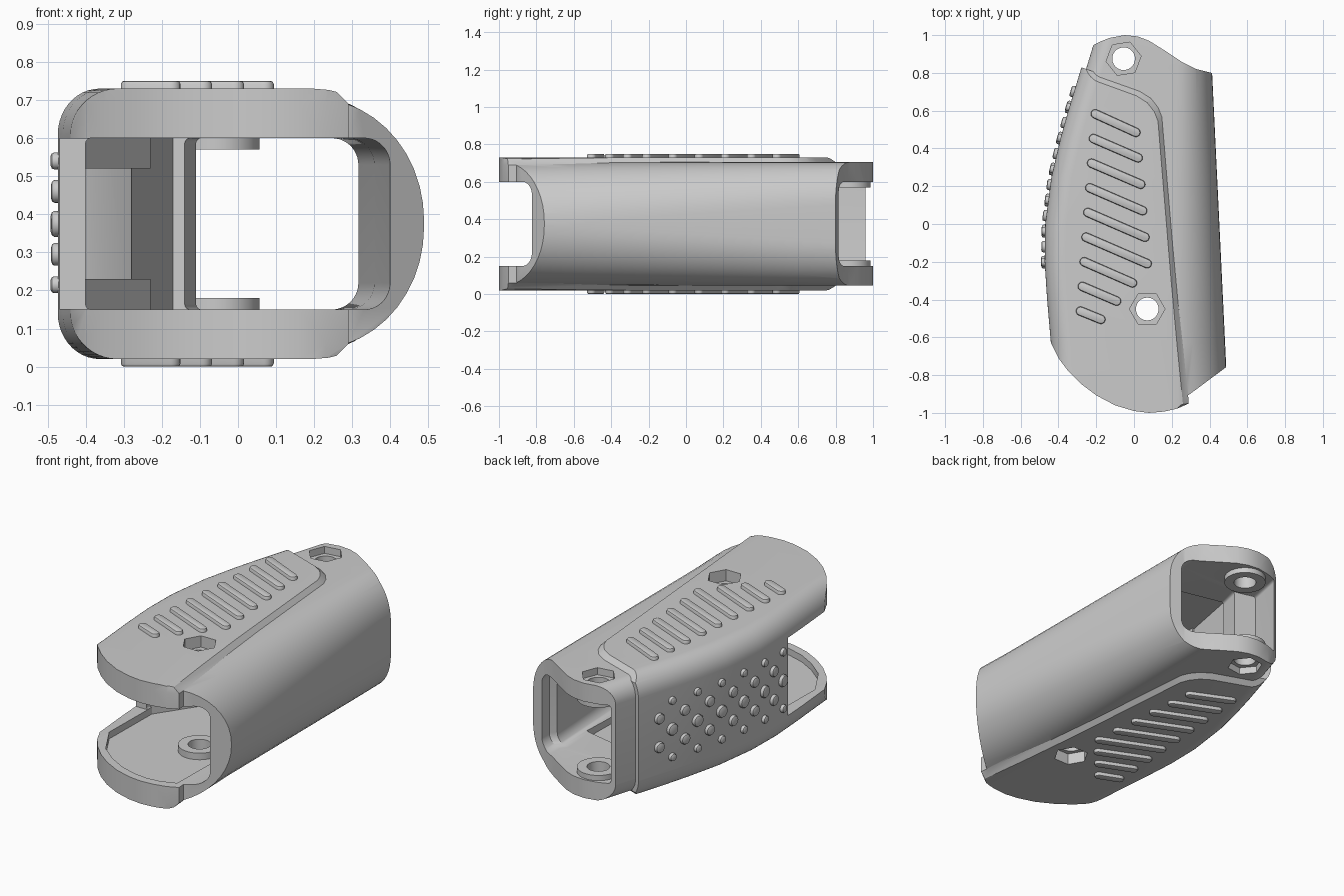
import bpy, bmesh
from math import sin, cos, pi, atan2
from mathutils import Vector

if "Cube" in bpy.data.objects:
    bpy.data.objects.remove(bpy.data.objects["Cube"])

MID = 0.375  # mirror height between upper and lower shells


def loft(name, rings):
    bm = bmesh.new()
    vs = [[bm.verts.new(p) for p in r] for r in rings]
    n = len(rings[0])
    for a, b in zip(vs, vs[1:]):
        for i in range(n):
            j = (i + 1) % n
            bm.faces.new((a[i], a[j], b[j], b[i]))
    bm.faces.new(vs[0])
    bm.faces.new(vs[-1])
    bmesh.ops.recalc_face_normals(bm, faces=bm.faces)
    me = bpy.data.meshes.new(name)
    bm.to_mesh(me)
    bm.free()
    ob = bpy.data.objects.new(name, me)
    bpy.context.collection.objects.link(ob)
    return ob


def prism(name, pts, z0, z1):
    return loft(name, [[(x, y, z) for x, y in pts] for z in (z0, z1)])


def section(y, xl, xr, z0, z1, left, right, n=12):
    # rounded cross-section in xz; left / right are (rx, rz) corner radii
    pts = []
    for cx, cz, (rx, rz), start in ((xr - right[0], z1 - right[1], right, 0),
                                    (xl + left[0], z1 - left[1], left, 1),
                                    (xl + left[0], z0 + left[1], left, 2),
                                    (xr - right[0], z0 + right[1], right, 3)):
        for i in range(n):
            a = (start + (i + 0.02) / (n - 0.96)) * pi / 2
            pts.append((cx + rx * cos(a), y, cz + rz * sin(a)))
    return pts


def circle(x, y, r, n, turn=0.0):
    return [(x + r * cos(turn + 2 * pi * i / n), y + r * sin(turn + 2 * pi * i / n))
            for i in range(n)]


def boolean(ob, other, op):
    m = ob.modifiers.new("bool", 'BOOLEAN')
    m.operation, m.object, m.solver = op, other, 'EXACT'
    bpy.context.view_layer.objects.active = ob
    bpy.ops.object.modifier_apply(modifier=m.name)
    bpy.data.objects.remove(other)


def smooth(ob, angle=0.5):
    bpy.ops.object.select_all(action='DESELECT')
    ob.select_set(True)
    bpy.context.view_layer.objects.active = ob
    bpy.ops.object.shade_smooth_by_angle(angle=angle)


# side profile of the palm edge: (y, left x)
LEFT = [(-1.2, -0.40), (-0.63, -0.44), (-0.4, -0.46), (-0.2, -0.473), (0, -0.47),
        (0.25, -0.437), (0.45, -0.39), (0.6, -0.348), (0.83, -0.278), (1.2, -0.165)]


def left_x(y):
    for (a, xa), (b, xb) in zip(LEFT, LEFT[1:]):
        if a <= y <= b:
            return xa + (xb - xa) * (y - a) / (b - a)


def right_x(y):
    return 0.452 - 0.048 * y


def right_r(y, grow=0.0):
    # right side: half-ellipse at the front, squarer towards the back
    t = min(max((y + 0.8) / 1.6, 0), 1)
    return (0.306 - 0.12 * t, 0.329 - 0.10 * t + grow)


# inner body with a rounded back edge, trimmed to its plan outline
shell = loft("grip_shell", [section(y, x + 0.027, right_x(y), 0.045, 0.705,
                                    (0.09, 0.10), right_r(y)) for y, x in LEFT])
plan = [(0.6, -0.675), (0.485, -0.76), (0.29, -0.905), (0.2, -0.92), (-0.3, -0.6),
        (-0.6, -0.2), (-0.6, 0.79), (-0.4, 0.87), (-0.22, 0.945), (-0.18, 0.965),
        (-0.13, 0.985), (-0.05, 1.0), (0.02, 0.993), (0.08, 0.97), (0.16, 0.92),
        (0.25, 0.86), (0.33, 0.82), (0.41, 0.80), (0.6, 0.795)]
boolean(shell, prism("trim", plan, -0.2, 1), 'INTERSECT')

# raised cover panel with a chamfered rear and right border
panel = loft("cover", [section(y, x, right_x(y) - 0.003, 0.02, 0.73,
                               (0.11, 0.12), right_r(y, 0.016)) for y, x in LEFT])
front = [(-0.7, -0.45), (-0.53, -0.48), (-0.44, -0.63), (-0.40, -0.71), (-0.35, -0.777),
         (-0.28, -0.847), (-0.2, -0.907), (-0.1, -0.96), (0, -0.99), (0.08, -1.0),
         (0.16, -0.993), (0.23, -0.977)]
back = [(0.29, -0.95), (0.165, 0.52), (0.16, 0.58), (0.14, 0.63), (0.1, 0.68),
        (0.04, 0.717), (-0.28, 0.83), (-0.7, 0.97)]
rings = []
for z, k in ((-0.1, 0.05), (0.02, 0.05), (0.06, 0), (0.69, 0), (0.73, 0.05), (0.85, 0.05)):
    rings.append([(x, y, z) for x, y in front] +
                 [(x - k * (x + 0.5), y - k * 0.4 * (y + 1.2), z) for x, y in back])
boolean(panel, loft("trim", rings), 'INTERSECT')
boolean(shell, panel, 'UNION')

# long hollow (widened at the rear mouth), open palm side, recessed floors
hollow = [(-1.2, -0.40, 0.417), (-0.05, -0.40, 0.362), (0.0, -0.28, 0.358),
          (0.72, -0.11, 0.316), (0.75, -0.235, 0.345), (0.95, -0.195, 0.35),
          (1.2, -0.13, 0.35)]
boolean(shell, loft("hollow", [section(y, a, b, 0.15, 0.60, (0.015, 0.015), (0.07, 0.07))
                               for y, a, b in hollow]), 'DIFFERENCE')
boolean(shell, prism("side_gap", [(-0.7, -1.2), (-0.3, -1.2), (-0.3, -0.26), (-0.7, -0.26)],
                     0.151, 0.599), 'DIFFERENCE')
recess = [(-0.40, -0.6), (-0.3, -0.775), (-0.2, -0.855), (-0.1, -0.91), (0, -0.94),
          (0.08, -0.95), (0.16, -0.943), (0.25, -0.91), (0.28, 0.5), (-0.17, 0.6),
          (-0.28, 0.02), (-0.39, -0.06)]
boolean(shell, prism("recess", recess, 0.112, 0.638), 'DIFFERENCE')

# screw bosses, hexagonal nut pockets and through holes
for x, y, inner, turn in ((0.07, -0.45, 0.15, 0), (-0.055, 0.875, 0.18, 0.15)):
    for flip in (0, 1):
        def span(a, b):
            return (2 * MID - b, 2 * MID - a) if flip else (a, b)
        boolean(shell, prism("boss", circle(x, y, 0.112, 40), *span(0.09, inner)), 'UNION')
        boolean(shell, prism("nut", circle(x, y, 0.094, 6, turn), *span(-0.1, 0.085)),
                'DIFFERENCE')
    boolean(shell, prism("hole", circle(x, y, 0.06, 40), -0.2, 1), 'DIFFERENCE')
smooth(shell)

# slanted ledges inside the palm wall
for i, (z0, z1) in enumerate(((0.105, 0.23), (0.52, 0.645))):
    prism("inner_ledge_%d" % i, [(-0.405, -0.24), (-0.23, 0.02), (-0.23, 0.22),
                                 (-0.29, 0.22), (-0.41, 0.0)], z0, z1)

# diagonal grip ribs, above and below
ends = [(0.01, 0.485), (0.022, 0.35), (0.036, 0.21), (0.046, 0.07), (0.058, -0.07),
        (0.07, -0.21), (-0.008, -0.312), (-0.092, -0.408), (-0.175, -0.505)]
for i, (x1, y1) in enumerate(ends):
    x0, y0 = -0.205 - 0.0098 * i, 0.583 - 0.1305 * i
    ang = atan2(y1 - y0, x1 - x0)
    for side in (1, -1):
        rings = []
        for z, r in ((0.70, 0.024), (0.742, 0.024), (0.748, 0.021), (0.75, 0.016)):
            z = z if side > 0 else 2 * MID - z
            ring = []
            for cx, cy, s in ((x1, y1, -pi / 2), (x0, y0, pi / 2)):
                for k in range(9):
                    a = ang + s + pi * k / 8
                    ring.append((cx + r * cos(a), cy + r * sin(a), z))
            rings.append(ring)
        smooth(loft("grip_rib_%d_%s" % (i, "top" if side > 0 else "bottom"), rings))

# staggered round studs on the palm side
for c in range(12):
    y = 0.70 - 0.082 * c
    rows = ((0.215, 0.022), (0.375, 0.034), (0.54, 0.022)) if c % 2 else \
           ((0.295, 0.03), (0.46, 0.03))
    slope = (left_x(y + 0.02) - left_x(y - 0.02)) / 0.04
    nrm = Vector((-1, slope, 0)).normalized()
    tan = Vector((slope, 1, 0)).normalized()
    for z, r in rows:
        base = Vector((left_x(y), y, z))
        rings = [[base + nrm * h + (tan * cos(a) + Vector((0, 0, 1)) * sin(a)) * r * k
                  for a in (2 * pi * j / 20 for j in range(20))]
                 for h, k in ((-0.02, 1), (0.010, 1), (0.016, 0.88), (0.019, 0.6))]
        smooth(loft("palm_stud", rings))
